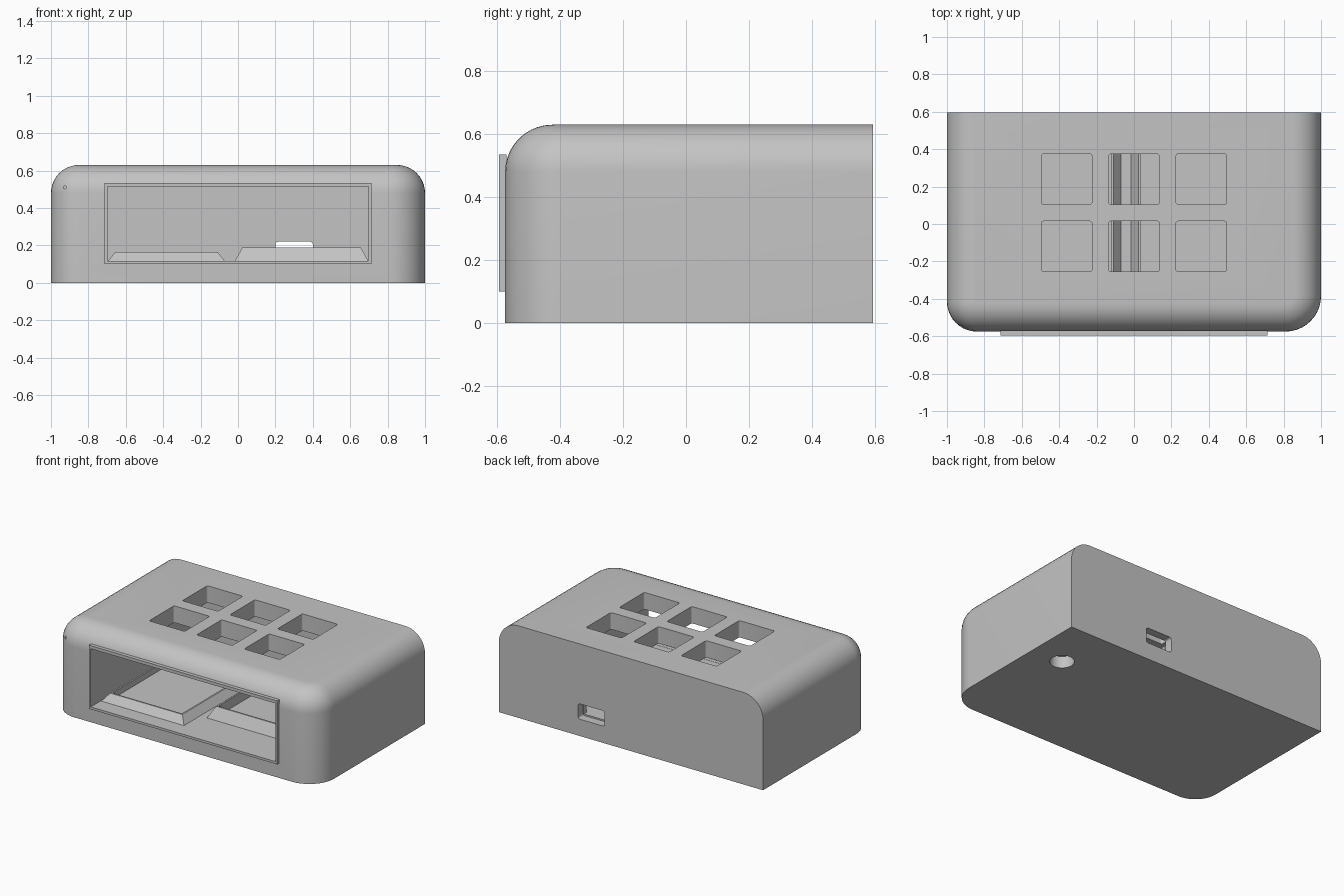
import bpy, bmesh, math

cube = bpy.data.objects.get("Cube")
if cube:
    bpy.data.objects.remove(cube, do_unlink=True)

grey = bpy.data.materials.new("light grey plastic")
grey.use_nodes = True
colour = (0.55, 0.55, 0.55, 1)
grey.diffuse_color = colour
next(n for n in grey.node_tree.nodes if n.type == "BSDF_PRINCIPLED").inputs["Base Color"].default_value = colour


def finish(name, bm):
    bmesh.ops.recalc_face_normals(bm, faces=bm.faces)
    mesh = bpy.data.meshes.new(name)
    bm.to_mesh(mesh)
    bm.free()
    mesh.materials.append(grey)
    ob = bpy.data.objects.new(name, mesh)
    bpy.context.collection.objects.link(ob)
    return ob


def box_mesh(x, y, z):
    bm = bmesh.new()
    bmesh.ops.create_cube(bm, size=1)
    for v in bm.verts:
        v.co = [r[0] if c < 0 else r[1] for c, r in zip(v.co, (x, y, z))]
    return bm


def round_edges(bm, test, radius, segments=10):
    edges = [e for e in bm.edges if test(*[v.co for v in e.verts])]
    bmesh.ops.bevel(bm, geom=edges, offset=radius, segments=segments,
                    profile=0.5, affect="EDGES", clamp_overlap=True)


def box(name, x, y, z, axis=None, radius=0.0):
    bm = box_mesh(x, y, z)
    if axis is not None:
        round_edges(bm, lambda a, b: abs((a - b).normalized()[axis]) > 0.9, radius, 4)
    return finish(name, bm)


def cylinder(name, centre, radius, depth, tilt=0.0):
    bm = bmesh.new()
    bmesh.ops.create_cone(bm, cap_ends=True, segments=32, radius1=radius,
                          radius2=radius, depth=depth)
    ob = finish(name, bm)
    ob.location = centre
    ob.rotation_euler.x = tilt
    return ob


def activate(ob):
    bpy.ops.object.select_all(action="DESELECT")
    ob.select_set(True)
    bpy.context.view_layer.objects.active = ob


def cut(ob, cutter):
    cutter.hide_render = True
    mod = ob.modifiers.new("cut", "BOOLEAN")
    mod.operation = "DIFFERENCE"
    mod.solver = "EXACT"
    mod.object = cutter
    activate(ob)
    bpy.ops.object.modifier_apply(modifier=mod.name)
    bpy.data.objects.remove(cutter, do_unlink=True)


def smooth(ob):
    activate(ob)
    bpy.ops.object.shade_smooth_by_angle(angle=math.radians(30))


# Case: rounded front corners and top rim, flat back and base
FRONT, BACK, TOP = -0.575, 0.595, 0.63
bm = box_mesh((-1, 1), (FRONT, BACK), (0, TOP))
for side, radius in ((-1, 0.16), (1, 0.19)):
    round_edges(bm, lambda a, b: a.y < FRONT + 0.01 and b.y < FRONT + 0.01
                and a.x * side > 0.99 and b.x * side > 0.99, radius)
round_edges(bm, lambda a, b: min(a.z, b.z) > TOP - 0.01
            and min(a.y, b.y) < BACK - 0.01, 0.15)
case = finish("case", bm)

# Hollow interior, front opening and rear port
cut(case, box("cavity", (-0.7, 0.7), (-0.7, 0.54), (0.115, 0.515)))
cut(case, box("rear_port", (0.2, 0.4), (0.5, 0.7), (0.115, 0.22), 1, 0.015))

# Six button windows in the top
for x in (-0.36, 0, 0.36):
    for y in (-0.12, 0.24):
        cut(case, box("window", (x - 0.135, x + 0.135), (y - 0.135, y + 0.135),
                      (0.45, 0.7), 2, 0.012))

# Hole in the base and pinhole on the front
cut(case, cylinder("base_hole", (0.77, 0.23, 0), 0.076, 0.16))
cut(case, cylinder("pinhole", (-0.925, -0.55, 0.51), 0.008, 0.1, math.pi / 2))
smooth(case)

# Raised frame around the front opening
frame = box("front_frame", (-0.713, 0.713), (-0.595, -0.57), (0.1, 0.535))
cut(frame, box("frame_opening", (-0.699, 0.699), (-0.7, -0.4), (0.116, 0.514)))


# Component trays with sloped outer walls and sunken floors
def tray(name, x, y, top):
    rim = 0.055
    bm = box_mesh(x, y, (0.11, top))
    for v in bm.verts:
        if v.co.z > top - 0.01:
            v.co.x += rim * 0.8 if v.co.x < sum(x) / 2 else -rim * 0.8
            if v.co.y < 0:
                v.co.y += rim * 0.8
    ob = finish(name, bm)
    cut(ob, box("recess", (x[0] + rim, x[1] - rim), (y[0] + rim, y[1] - 0.03),
                (0.125, 0.3)))
    return ob


left_bay = tray("wide_tray", (-0.7, -0.065), (-0.49, 0.535), 0.165)
right_bay = tray("port_tray", (-0.02, 0.7), (-0.315, 0.535), 0.19)
cut(right_bay, box("port_gap", (0.2, 0.4), (0.4, 0.6), (0.125, 0.3)))
